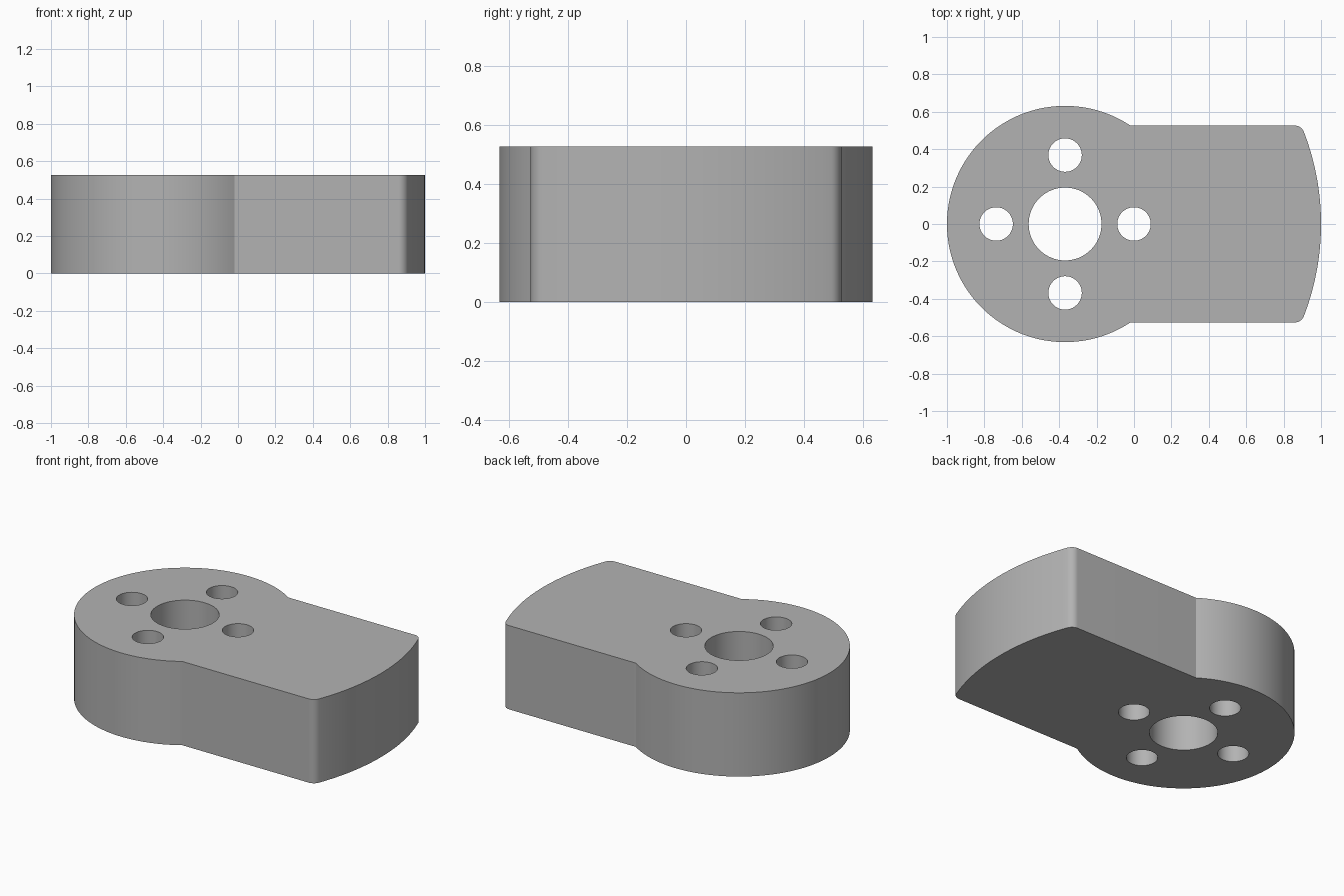
import bpy
import bmesh
from math import asin, cos, sin, sqrt, pi, radians

cube = bpy.data.objects.get("Cube")
if cube:
    bpy.data.objects.remove(cube)

U = 2 / 38                  # base module
CX = -7 * U                 # centre of the round head
HEAD_R = 12 * U
HALF_W = 10 * U
HEIGHT = 10 * U
END_R = 26 * U              # end arc, concentric with the head
FILLET = U


def arc(cx, cy, r, a0, a1, n):
    return [(cx + r * cos(a0 + (a1 - a0) * i / n),
             cy + r * sin(a0 + (a1 - a0) * i / n)) for i in range(n + 1)]


def circle(cx, cy, r, n):
    return arc(cx, cy, r, 0, 2 * pi, n)[:-1]


# Outline: head arc, straight sides, filleted corners, curved end
neck = asin(HALF_W / HEAD_R)
fy = HALF_W - FILLET
fx = CX + sqrt((END_R - FILLET) ** 2 - fy ** 2)
tip = asin(fy / (END_R - FILLET))
outline = arc(CX, 0, HEAD_R, neck, 2 * pi - neck, 96)
outline += arc(fx, -fy, FILLET, -pi / 2, -tip, 10)
outline += arc(CX, 0, END_R, -tip, tip, 32)[1:-1]
outline += arc(fx, fy, FILLET, tip, pi / 2, 10)

# Centre bore and four bolt holes
loops = [outline, circle(CX, 0, 3.7 * U, 64)]
for k in range(4):
    a = k * pi / 2
    loops.append(circle(CX + 7 * U * cos(a), 7 * U * sin(a), 1.7 * U, 40))

# Fill the flat profile and extrude it to full height
bm = bmesh.new()
edges = []
for pts in loops:
    vs = [bm.verts.new((x, y, 0)) for x, y in pts]
    edges += [bm.edges.new((v, vs[i - 1])) for i, v in enumerate(vs)]
bmesh.ops.triangle_fill(bm, edges=edges, use_beauty=True, normal=(0, 0, 1))
res = bmesh.ops.extrude_face_region(bm, geom=bm.faces[:], use_keep_orig=True)
top = [g for g in res["geom"] if isinstance(g, bmesh.types.BMVert)]
bmesh.ops.translate(bm, verts=top, vec=(0, 0, HEIGHT))
bmesh.ops.recalc_face_normals(bm, faces=bm.faces[:])
mesh = bpy.data.meshes.new("mounting_block")
bm.to_mesh(mesh)
bm.free()

block = bpy.data.objects.new("mounting_block", mesh)
bpy.context.collection.objects.link(block)

grey = bpy.data.materials.new("plain_grey")
grey.use_nodes = True
colour = (0.45, 0.45, 0.45, 1)
grey.diffuse_color = colour
grey.node_tree.nodes["Principled BSDF"].inputs["Base Color"].default_value = colour
mesh.materials.append(grey)

# Smooth walls with sharp rims
bpy.ops.object.select_all(action="DESELECT")
block.select_set(True)
bpy.context.view_layer.objects.active = block
bpy.ops.object.shade_smooth_by_angle(angle=radians(25))
